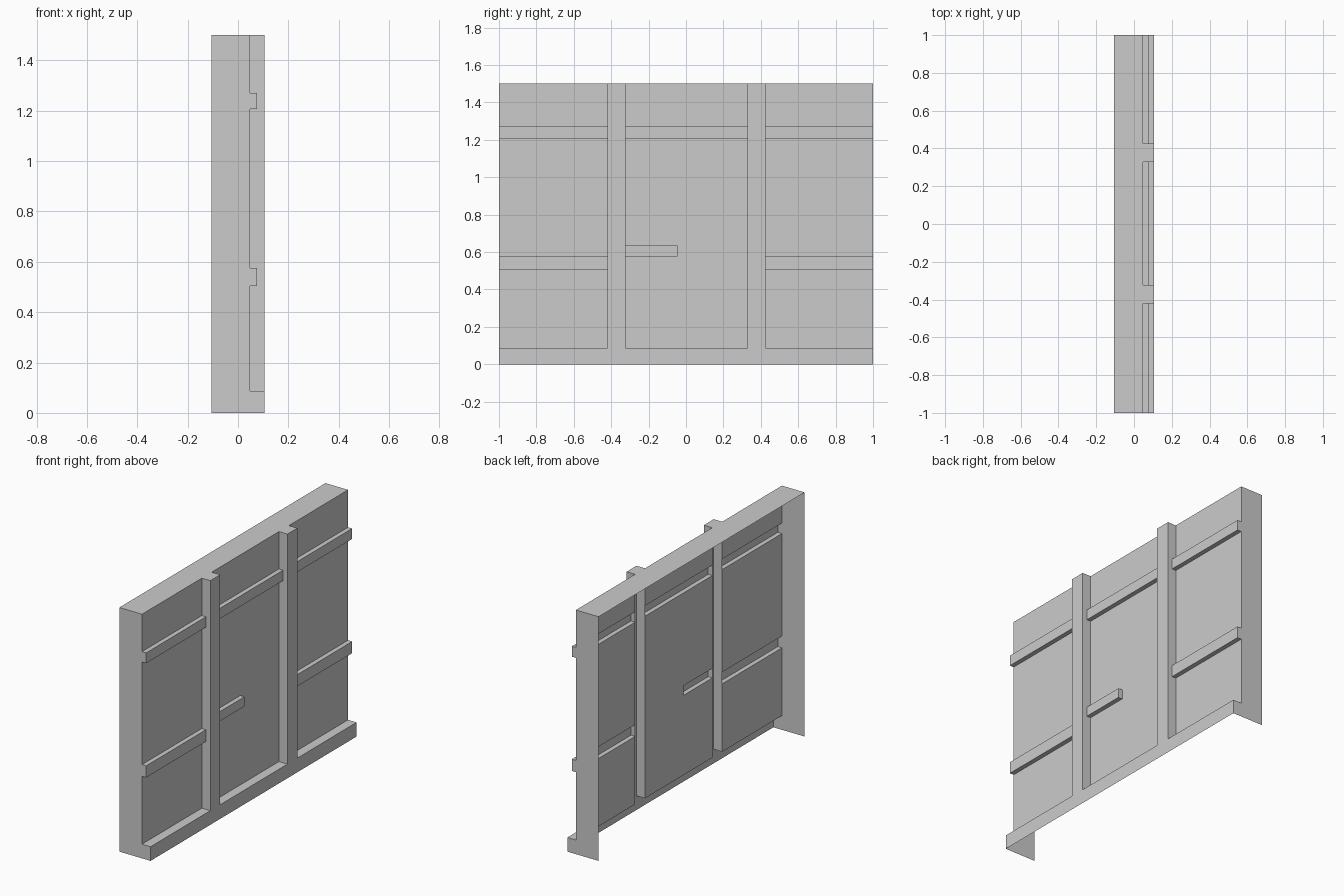
import bpy, bmesh

if "Cube" in bpy.data.objects:
    bpy.data.objects.remove(bpy.data.objects["Cube"])

BACK, SHEET, RAIL, POST = -0.106, 0.048, 0.076, 0.106   # depth levels
TOP, BASE = 1.5, 0.087
UPPER, LOWER, HANDLE = (1.206, 1.27), (0.504, 0.576), (0.577, 0.636)
POSTS = [(-0.42, -0.324), (0.329, 0.425)]
HANDLE_END = -0.046

# Corner order (x, y, z bits) of each outward-facing box side
SIDES = {
    "front": [(1, 0, 0), (1, 1, 0), (1, 1, 1), (1, 0, 1)],
    "left": [(0, 0, 0), (1, 0, 0), (1, 0, 1), (0, 0, 1)],
    "right": [(1, 1, 0), (0, 1, 0), (0, 1, 1), (1, 1, 1)],
    "top": [(0, 0, 1), (1, 0, 1), (1, 1, 1), (0, 1, 1)],
    "bottom": [(0, 0, 0), (0, 1, 0), (1, 1, 0), (1, 0, 0)],
}


def shell(name, boxes):
    """Open-backed boxes: each is (x range, y range, z range, sides to keep)."""
    bm = bmesh.new()
    for xr, yr, zr, sides in boxes:
        for side in sides.split():
            bm.faces.new([bm.verts.new((xr[i], yr[j], zr[k])) for i, j, k in SIDES[side]])
    bmesh.ops.remove_doubles(bm, verts=bm.verts, dist=0.0001)
    mesh = bpy.data.meshes.new(name)
    bm.to_mesh(mesh)
    bm.free()
    obj = bpy.data.objects.new(name, mesh)
    bpy.context.collection.objects.link(obj)


# Open-backed surround: top cap and two end walls
shell("wall_surround", [((BACK, SHEET), (-1, 1), (0, TOP), "top left right")])

# Skirting along the floor, its ledge broken by the posts
bays = [(-1, POSTS[0][0]), (POSTS[0][1], POSTS[1][0]), (POSTS[1][1], 1)]
depth = (SHEET, POST)
shell("base_skirting", [(depth, (-1, 1), (0, BASE), "front left right")]
      + [(depth, bay, (0, BASE), "top") for bay in bays])

# Upright posts
for name, span in zip(("left_post", "right_post"), POSTS):
    shell(name, [(depth, span, (BASE, TOP), "front left right top")])

# Rails, capped where they reach the wall ends
depth = (SHEET, RAIL)
for name, bay, cap, heights in (
    ("left_rails", bays[0], "left", (LOWER, UPPER)),
    ("middle_rail", bays[1], "", (UPPER,)),
    ("right_rails", bays[2], "right", (LOWER, UPPER)),
):
    shell(name, [(depth, bay, h, "front top bottom " + cap) for h in heights])

# Door handle bar
shell("door_handle", [(depth, (bays[1][0], HANDLE_END), HANDLE, "front top bottom right")])

# Flat sheets filling the gaps between rails
for name, bay, first in (("left_panel", bays[0], LOWER),
                         ("door_panel", bays[1], HANDLE),
                         ("right_panel", bays[2], LOWER)):
    gaps = [(BASE, first[0]), (first[1], UPPER[0]), (UPPER[1], TOP)]
    pieces = [((BACK, SHEET), bay, gap, "front") for gap in gaps]
    if first is HANDLE:
        pieces.append(((BACK, SHEET), (HANDLE_END, bay[1]), HANDLE, "front"))
    shell(name, pieces)
